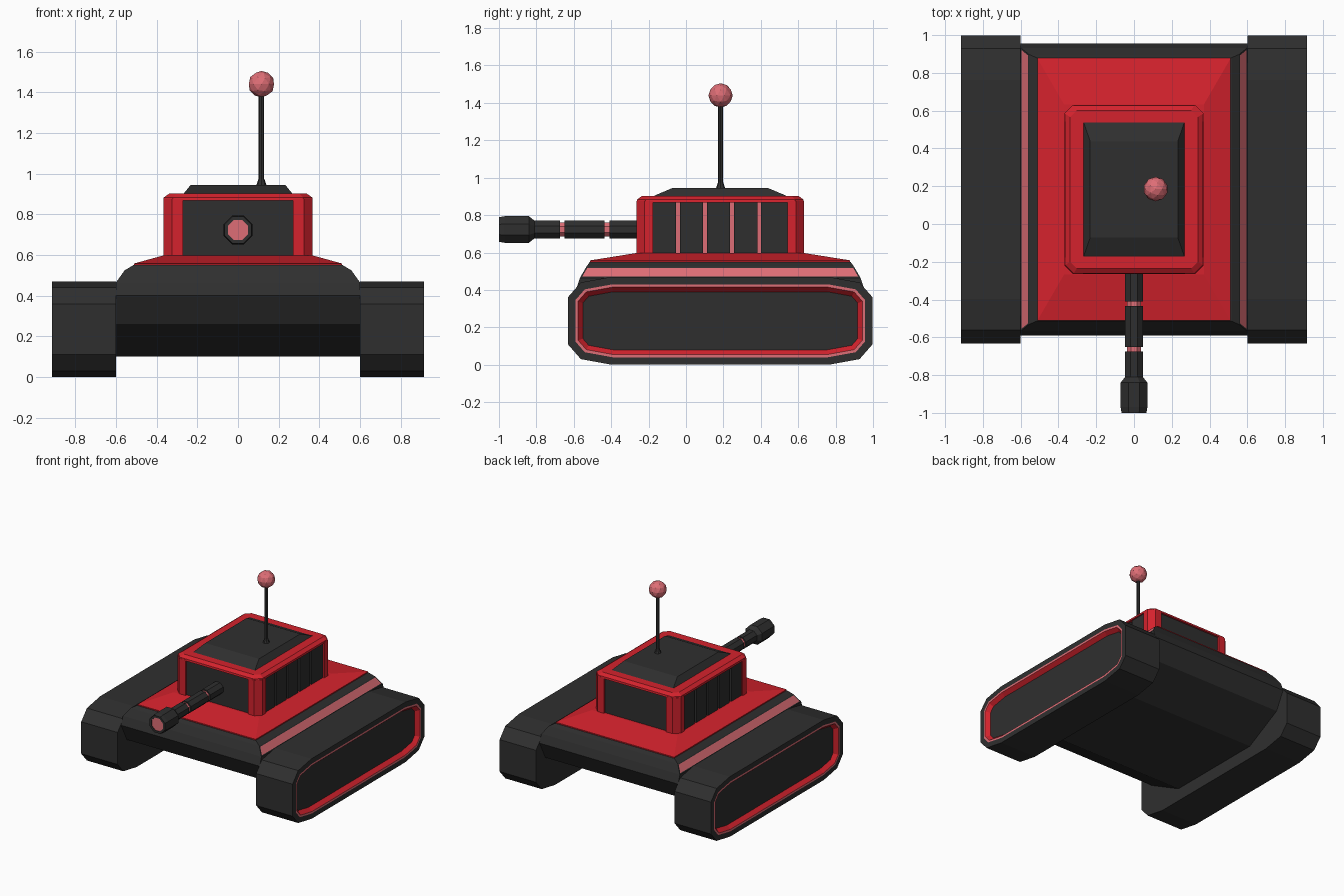
import bpy, bmesh, math
from mathutils import Matrix

if "Cube" in bpy.data.objects:
    bpy.data.objects.remove(bpy.data.objects["Cube"])

def material(name, rgb):
    m = bpy.data.materials.new(name)
    m.diffuse_color = (*rgb, 1)
    m.use_nodes = True
    m.node_tree.nodes["Principled BSDF"].inputs["Base Color"].default_value = m.diffuse_color
    return m

MATS = [material("charcoal", (0.028, 0.028, 0.028)),
        material("red", (0.66, 0.016, 0.026)),
        material("pink", (0.73, 0.155, 0.18))]
DARK, RED, PINK = 0, 1, 2
CY = 0.183  # middle of the vehicle along y

def finish(bm, name, mirror=False):
    me = bpy.data.meshes.new(name)
    bm.to_mesh(me)
    bm.free()
    for m in MATS:
        me.materials.append(m)
    ob = bpy.data.objects.new(name, me)
    bpy.context.collection.objects.link(ob)
    if mirror:
        ob.modifiers.new("mirror", 'MIRROR').use_axis = (True, False, False)
    return ob

def loft(loops, mats):
    """Skin closed loops of points; mats = one index per band, then the end cap."""
    bm = bmesh.new()
    rings = [[bm.verts.new(p) for p in lp] for lp in loops]
    n = len(rings[0])
    for k, (a, b) in enumerate(zip(rings, rings[1:])):
        for i in range(n):
            j = (i + 1) % n
            bm.faces.new((a[i], a[j], b[j], b[i])).material_index = mats[k]
    bm.faces.new(rings[0]).material_index = mats[0]
    bm.faces.new(rings[-1]).material_index = mats[-1]
    bmesh.ops.recalc_face_normals(bm, faces=bm.faces[:])
    return bm

def rect(hx, y0, y1, z, c=0):
    """Rectangle at height z, with corners cut by c."""
    if c == 0:
        return [(-hx, y0, z), (hx, y0, z), (hx, y1, z), (-hx, y1, z)]
    return [(-hx + c, y0, z), (hx - c, y0, z), (hx, y0 + c, z), (hx, y1 - c, z),
            (hx - c, y1, z), (-hx + c, y1, z), (-hx, y1 - c, z), (-hx, y0 + c, z)]

def box(name, x0, x1, y0, y1, z0, z1, mat, mirror=False):
    lp = [[(x0, y0, z), (x1, y0, z), (x1, y1, z), (x0, y1, z)] for z in (z0, z1)]
    return finish(loft(lp, [mat, mat]), name, mirror)

def lathe(profile, mats, n, phase=0.0):
    """Turn (radius, height) pairs round z."""
    return loft([[(r * math.cos(phase + math.tau * i / n), r * math.sin(phase + math.tau * i / n), h)
                  for i in range(n)] for r, h in profile], mats)

def inset(bm, faces, thick, depth, ring_mat, inner_mat):
    res = bmesh.ops.inset_individual(bm, faces=faces, thickness=thick, depth=depth, use_even_offset=True)
    for f in res["faces"]:
        f.material_index = ring_mat
    for f in faces:
        f.material_index = inner_mat

# Tracks: rounded prism, outer side stepped into pink rim, red slope and dark panel
half = [(0.815, 0.36), (0.745, 0.44), (0.58, 0.47)]
low = [(0.58, 0.0), (0.745, 0.03), (0.815, 0.11)]
prof = low + half + [(-y, z) for y, z in half[::-1]] + [(-y, z) for y, z in low[::-1]]
bm = loft([[(x, CY + y, z) for y, z in prof] for x in (0.60, 0.915)], [DARK, DARK])
outer = [f for f in bm.faces if f.normal.x > 0.9]
inset(bm, outer, 0.04, 0, DARK, DARK)
inset(bm, outer, 0.015, 0, PINK, PINK)
inset(bm, outer, 0.025, -0.03, RED, DARK)
finish(bm, "tracks", True)

# Hull: stacked rectangles, pink strip inset on the sloping shoulders
levels = [(0.10, 0.60, 0.40), (0.26, 0.60, 0.70), (0.40, 0.60, 0.772),
          (0.465, 0.60, 0.75), (0.525, 0.557, 0.715), (0.55, 0.515, 0.697)]
bm = loft([rect(hx, CY - hy, CY + hy, z) for z, hx, hy in levels], [DARK] * 6)
bm.normal_update()
strip = [f for f in bm.faces if abs(f.normal.x) > 0.4 and 0.48 < f.calc_center_median().z < 0.51]
inset(bm, strip, 0.008, 0, DARK, PINK)
finish(bm, "hull")

# Red deck sloping up to the turret
finish(loft([rect(0.512, CY - 0.695, CY + 0.695, 0.545), rect(0.512, CY - 0.695, CY + 0.695, 0.558),
             rect(0.37, CY - 0.45, CY + 0.45, 0.597)], [RED] * 3), "deck")

# Turret core, corner posts and rim
T0, T1 = CY - 0.447, CY + 0.447
box("turret_core", -0.335, 0.335, T0 + 0.015, T1 - 0.015, 0.58, 0.88, DARK)
post = [(0.27, -0.447), (0.325, -0.447), (0.367, -0.405), (0.367, -0.36), (0.27, -0.36)]
for s, nm in ((1, "front_posts"), (-1, "rear_posts")):
    finish(loft([[(x, CY + s * y, z) for x, y in post] for z in (0.585, 0.875)], [RED, RED]), nm, True)
finish(loft([rect(0.367, T0, T1, 0.868, 0.045), rect(0.365, T0 + 0.002, T1 - 0.002, 0.883, 0.045),
             rect(0.338, T0 + 0.028, T1 - 0.028, 0.902, 0.035)], [RED] * 3), "turret_rim")

# Side slats over a pink backing
box("slat_backing", 0.33, 0.338, CY - 0.36, CY + 0.36, 0.59, 0.87, PINK, True)
for i in range(5):
    y = CY - 0.36 + i * 0.1445
    box(f"slat_{i + 1}", 0.334, 0.356, y - (0.002 if i == 0 else 0), y + 0.1245 + 0.018 * (i == 4),
        0.59, 0.87, DARK, True)

# Roof hatch
finish(loft([rect(0.27, CY - 0.358, CY + 0.358, 0.90), rect(0.265, CY - 0.35, CY + 0.35, 0.905),
             rect(0.232, CY - 0.255, CY + 0.255, 0.945)], [DARK] * 3), "roof_hatch")

# Cannon: turned along -y with pink grooves and pink bore
k = 1 / math.cos(math.pi / 8)
prof = [(0.047, 0.22), (0.047, 0.41), (0.038, 0.41), (0.038, 0.435), (0.047, 0.435), (0.047, 0.65),
        (0.038, 0.65), (0.038, 0.675), (0.047, 0.675), (0.047, 0.81), (0.071, 0.84), (0.071, 0.97),
        (0.066, 1.0), (0.05, 1.0), (0.05, 0.995)]
mats = [DARK, DARK, PINK, DARK, DARK, DARK, PINK, DARK, DARK, DARK, DARK, DARK, DARK, DARK, PINK]
bm = lathe([(r * k, h) for r, h in prof], mats, 8, math.pi / 8)
bm.transform(Matrix.Translation((0, 0, 0.723)) @ Matrix.Rotation(math.pi / 2, 4, 'X'))
finish(bm, "cannon")

# Antenna pole and faceted ball
at = Matrix.Translation((0.115, 0.185, 0))
bm = lathe([(0.026, 0.94), (0.014, 0.975), (0.014, 1.40)], [DARK] * 3, 8)
bm.transform(at)
finish(bm, "antenna_pole")
bm = bmesh.new()
bmesh.ops.create_icosphere(bm, subdivisions=2, radius=0.065)
for f in bm.faces:
    f.material_index = PINK
bm.transform(at @ Matrix.Translation((0, 0, 1.44)))
finish(bm, "antenna_ball")
